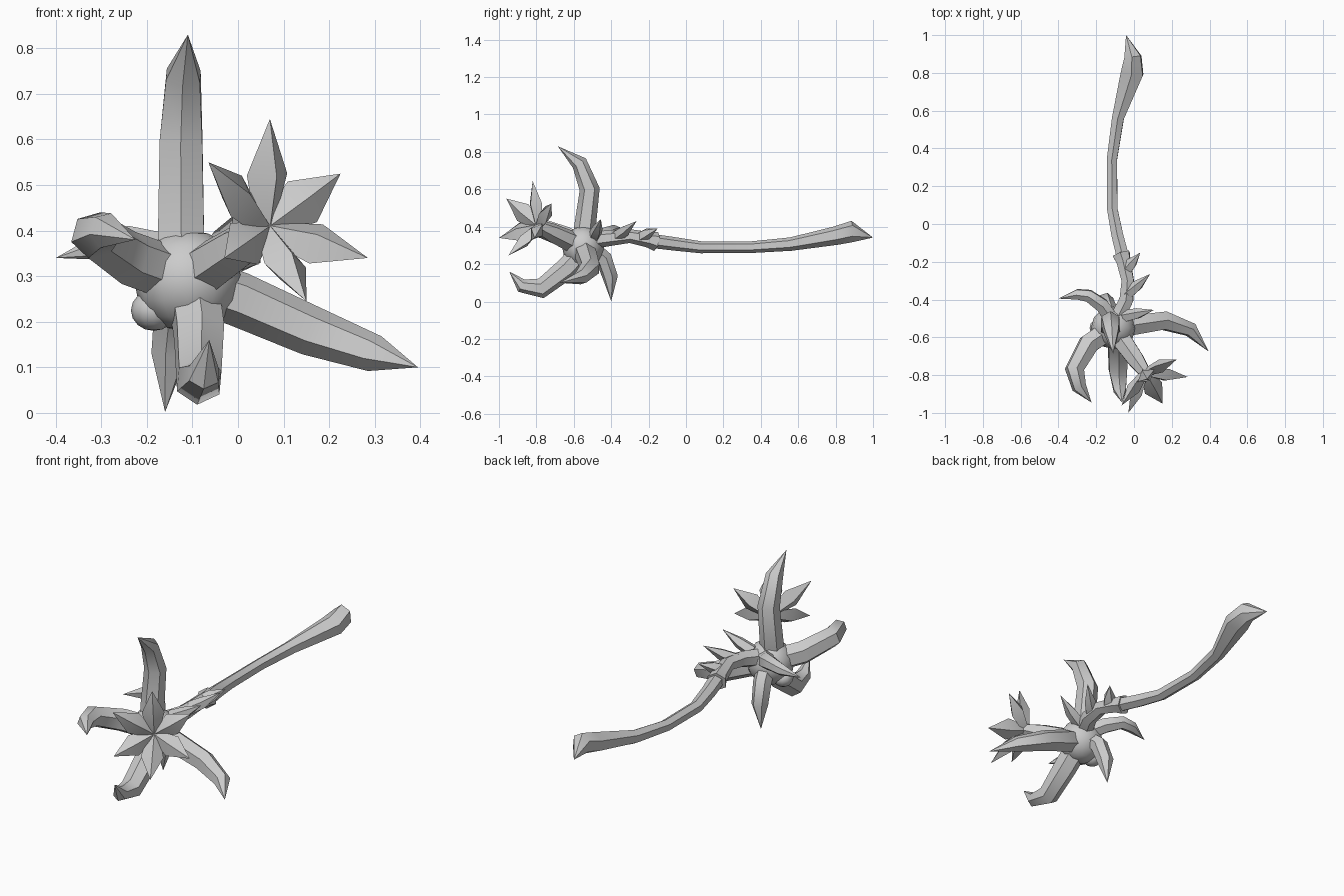
import bpy, bmesh, math
from mathutils import Vector

if "Cube" in bpy.data.objects:
    bpy.data.objects.remove(bpy.data.objects["Cube"])


def tube(name, pts, radii, sides=6, ref=(0, 0, 1), turn=0.5):
    """Tapered limb along pts; a radius is a number or (side, up); 0 makes a point."""
    pts = [Vector(p) for p in pts]
    bm = bmesh.new()
    rings = []
    up = Vector(ref)
    for i, (p, r) in enumerate(zip(pts, radii)):
        t = Vector()
        if i > 0:
            t += (p - pts[i - 1]).normalized()
        if i < len(pts) - 1:
            t += (pts[i + 1] - p).normalized()
        t.normalize()
        up = (up - t * up.dot(t)).normalized()
        side = t.cross(up)
        if r == 0:
            rings.append([bm.verts.new(p)])
            continue
        a, b = r if isinstance(r, tuple) else (r, r)
        ring = []
        for k in range(sides):
            ang = 2 * math.pi * (k + turn) / sides
            ring.append(bm.verts.new(p + side * a * math.cos(ang) + up * b * math.sin(ang)))
        rings.append(ring)
    for lo, hi in zip(rings, rings[1:]):
        for k in range(sides):
            j = (k + 1) % sides
            q = [lo[k % len(lo)], lo[j % len(lo)], hi[j % len(hi)], hi[k % len(hi)]]
            bm.faces.new(list(dict.fromkeys(q)))
    for ring in (rings[0], rings[-1]):
        if len(ring) > 2:
            bm.faces.new(ring)
    bmesh.ops.recalc_face_normals(bm, faces=bm.faces)
    me = bpy.data.meshes.new(name)
    bm.to_mesh(me)
    bm.free()
    ob = bpy.data.objects.new(name, me)
    bpy.context.collection.objects.link(ob)
    return ob


def ball(name, loc, scale):
    bpy.ops.mesh.primitive_uv_sphere_add(segments=12, ring_count=8, location=loc)
    ob = bpy.context.object
    ob.name = name
    ob.scale = scale
    return ob


# round core
core = Vector((-0.11, -0.55, 0.29))
ball("core", core, (0.118, 0.112, 0.112))
ball("core_lump", (-0.185, -0.55, 0.225), (0.05, 0.05, 0.045))

# curved claws around the core
tube("top_claw", [(-.12, -.55, .32), (-.125, -.54, .40), (-.125, -.515, .60), (-.12, -.57, .74), (-.11, -.685, .83)],
     [.058, .058, .054, .043, 0], ref=(0, 1, 0))
tube("right_claw", [(-.09, -.55, .28), (0, -.535, .25), (.16, -.512, .18), (.30, -.56, .13), (.395, -.675, .10)],
     [.06, .06, .055, .041, 0])
tube("left_front_claw", [(-.13, -.56, .30), (-.24, -.635, .34), (-.315, -.77, .39), (-.29, -.865, .40), (-.225, -.945, .38)],
     [.06, .06, .053, .04, 0])
tube("bottom_claw", [(-.095, -.57, .25), (-.085, -.64, .175), (-.085, -.775, .07), (-.075, -.88, .085), (-.063, -.945, .16)],
     [.06, .06, .054, .037, 0])
tube("left_back_claw", [(-.12, -.50, .33), (-.17, -.43, .355), (-.24, -.38, .375), (-.30, -.372, .365), (-.40, -.395, .34)],
     [.042, .042, .036, .03, 0])
tube("lower_back_claw", [(-.12, -.50, .28), (-.14, -.44, .23), (-.15, -.405, .13), (-.16, -.40, .002)],
     [.046, .046, .042, 0], ref=(0, 1, 0))

# star flower on a short stem: six petal tips
axis = Vector((.54, -.76, .36)).normalized()
heart = core + axis * 0.32
tube("flower_stem", [core + axis * .08, core + axis * .22, heart + axis * .015], [.058, .05, .03])
tips = [(.07, -.82, .645), (.225, -.718, .525), (.285, -.81, .34),
        (.15, -.95, .245), (-.03, -1.0, .34), (-.065, -.96, .55)]
for i, tip in enumerate(tips):
    tip = Vector(tip)
    mid = heart.lerp(tip, 0.5) - axis * 0.005
    tube(f"petal_{i + 1}", [heart - axis * .01, mid, tip], [(.022, .02), (.055, .036), 0],
         sides=4, ref=axis, turn=0)

# neck with flared end and three thorns
tube("neck", [(-.08, -.48, .33), (-.04, -.40, .34), (-.033, -.30, .35), (-.055, -.20, .33), (-.068, -.16, .32)],
     [.045, .042, .037, .042, .052])
thorns = [((-.05, -.49, .35), (.02, -.475, .385), (.105, -.455, .44)),
          ((-.035, -.37, .35), (.02, -.325, .38), (.085, -.265, .43)),
          ((-.045, -.25, .34), (-.01, -.205, .365), (.033, -.152, .39))]
for i, path in enumerate(thorns):
    tube(f"thorn_{i + 1}", path, [.034, .03, 0], sides=5)

# long tail with a broad chisel end
tube("tail", [(-.055, -.19, .325), (-.088, -.06, .308), (-.115, .08, .29), (-.117, .34, .29), (-.085, .56, .307),
              (-.010, .80, .352), (-.006, .885, .374), (-.042, 1.0, .342)],
     [.038, .036, .032, .031, .036, (.068, .05), (.05, .058), 0])

# smooth shading that keeps the sharp creases
for ob in bpy.context.scene.objects:
    ob.select_set(True)
    bpy.context.view_layer.objects.active = ob
bpy.ops.object.shade_smooth_by_angle(angle=math.radians(45))
